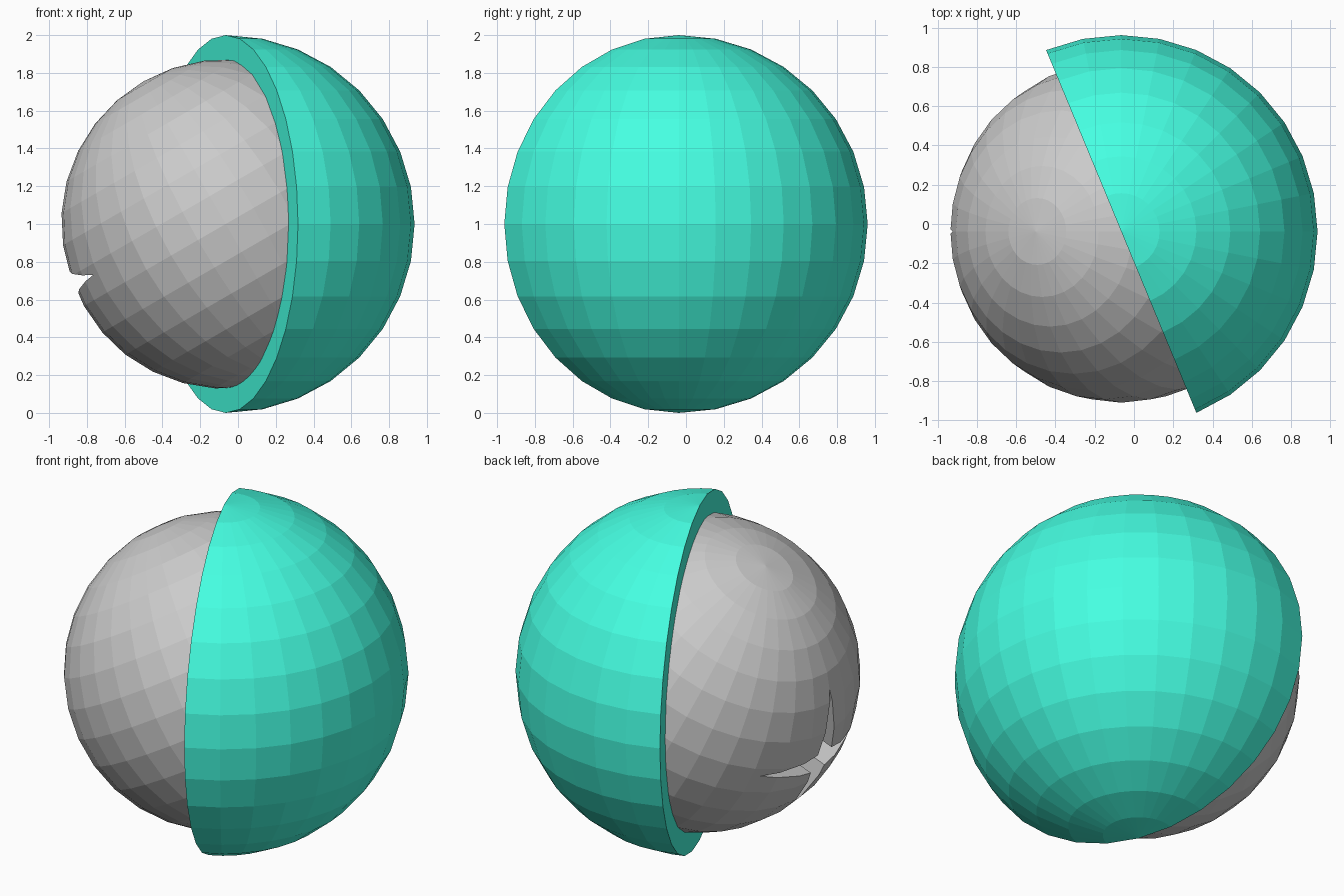
import bpy, bmesh, math
from mathutils import Matrix, Vector

if "Cube" in bpy.data.objects:
    bpy.data.objects.remove(bpy.data.objects["Cube"])

CENTRE = Vector((-0.065, -0.038, 1.0))
TURN = Matrix.Translation(CENTRE) @ Matrix.Rotation(math.radians(22.5), 4, 'Z')

green = bpy.data.materials.new("green")
green.diffuse_color = (0.06, 1.0, 0.76, 1)
green.use_nodes = True
green.node_tree.nodes["Principled BSDF"].inputs["Base Color"].default_value = green.diffuse_color


def add(name, bm, matrix, mat=None):
    bmesh.ops.recalc_face_normals(bm, faces=bm.faces[:])
    me = bpy.data.meshes.new(name)
    bm.to_mesh(me)
    bm.free()
    ob = bpy.data.objects.new(name, me)
    ob.matrix_world = matrix
    bpy.context.collection.objects.link(ob)
    if mat:
        me.materials.append(mat)
    return ob


# Half shell: two nested hemispheres joined along a flat rim
bm = bmesh.new()
for r in (1.0, 0.955):
    bmesh.ops.create_uvsphere(bm, u_segments=32, v_segments=16, radius=r)
bmesh.ops.bisect_plane(bm, geom=bm.verts[:] + bm.edges[:] + bm.faces[:], dist=1e-4,
                       plane_co=(0, 0, 0), plane_no=(1, 0, 0), clear_inner=True)
bmesh.ops.bridge_loops(bm, edges=[e for e in bm.edges if e.is_boundary])
add("half_shell", bm, TURN, green)

# Flat filler closing the gap between shell and ball on the back half
bm = bmesh.new()
rows = []
for i in range(17):
    a = math.pi * (i / 16 - 0.5)
    rows.append([bm.verts.new((0, r * math.cos(a), r * math.sin(a))) for r in (0.85, 0.955)])
for a, b in zip(rows, rows[1:]):
    bm.faces.new((a[0], a[1], b[1], b[0]))
add("rim_filler", bm, TURN, green)

# Inner ball, tilted towards the left
bm = bmesh.new()
bmesh.ops.create_uvsphere(bm, u_segments=32, v_segments=16, radius=0.872)
ball = add("inner_ball", bm,
           Matrix.Translation(CENTRE) @ Matrix.Rotation(math.radians(-30), 4, 'Y'))

# Four-pointed star prism that carves the notch in the ball
t = math.radians(21)
out = Vector((-math.cos(t), 0, -math.sin(t)))
up = Vector((-math.sin(t), 0, math.cos(t)))
side = Vector((0, 1, 0))
bm = bmesh.new()
ring = []
for i in range(8):
    a = i * math.pi / 4
    r = 0.09 if i % 2 else 0.43
    ring.append(bm.verts.new(out * 0.55 + side * r * math.cos(a) + up * r * math.sin(a)))
face = bm.faces.new(ring)
ext = bmesh.ops.extrude_face_region(bm, geom=[face], use_keep_orig=True)
bmesh.ops.translate(bm, vec=out * 0.6,
                    verts=[v for v in ext["geom"] if isinstance(v, bmesh.types.BMVert)])
cutter = add("star_cutter", bm, Matrix.Translation(CENTRE))
cutter.hide_render = True
cutter.display_type = 'WIRE'

cut = ball.modifiers.new("star_notch", 'BOOLEAN')
cut.operation = 'DIFFERENCE'
cut.solver = 'EXACT'
cut.object = cutter
